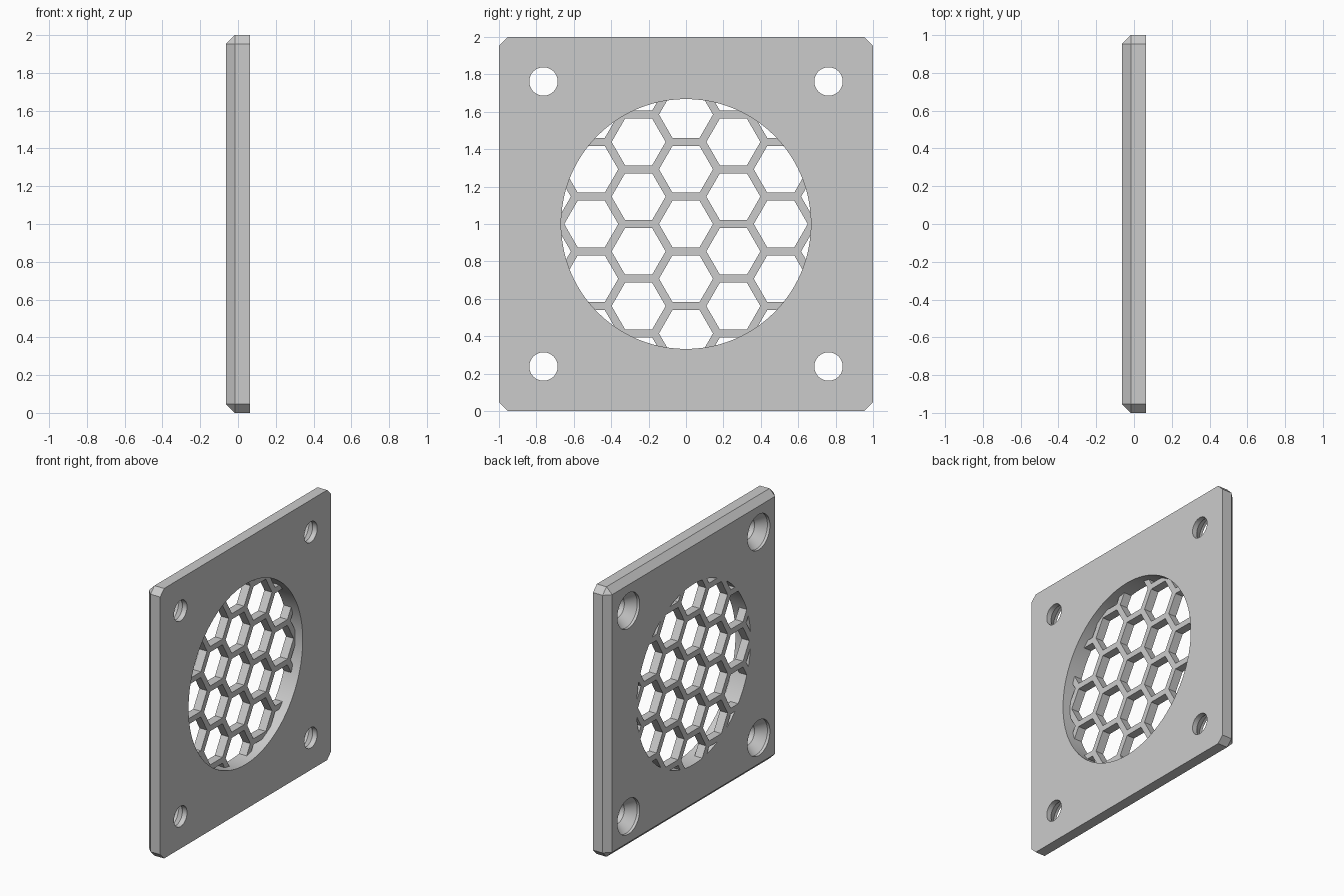
import bpy, bmesh, math
from mathutils import Matrix, Vector

if "Cube" in bpy.data.objects:
    bpy.data.objects.remove(bpy.data.objects["Cube"], do_unlink=True)

HALF = 0.0625        # half of the plate thickness
CHAMFER = 0.046
OPENING = 0.668      # radius of the round opening
PITCH = 0.2925       # spacing of the honeycomb cells
CELL = 0.25          # cell size across flats
MOUNT = 0.762        # mounting hole offset

grey = bpy.data.materials.new("plain grey")
grey.use_nodes = True
colour = (0.6, 0.6, 0.6, 1)
grey.diffuse_color = colour
grey.node_tree.nodes["Principled BSDF"].inputs["Base Color"].default_value = colour


def make_object(name, bm):
    bmesh.ops.recalc_face_normals(bm, faces=bm.faces)
    mesh = bpy.data.meshes.new(name)
    bm.to_mesh(mesh)
    bm.free()
    mesh.materials.append(grey)
    obj = bpy.data.objects.new(name, mesh)
    bpy.context.collection.objects.link(obj)
    return obj


def lathe(bm, profile, sides, y=0, z=1, turn=0):
    """Closed solid around an x-wise axis from (x, radius) pairs."""
    rings = []
    for x, r in profile:
        angles = [turn + math.tau * i / sides for i in range(sides)]
        rings.append([bm.verts.new((x, y + r * math.cos(a), z + r * math.sin(a))) for a in angles])
    for a, b in zip(rings, rings[1:]):
        for i in range(sides):
            j = (i + 1) % sides
            bm.faces.new((a[i], a[j], b[j], b[i]))
    bm.faces.new(rings[0])
    bm.faces.new(rings[-1])


def cut(obj, cutter):
    mod = obj.modifiers.new("cut", "BOOLEAN")
    mod.operation = "DIFFERENCE"
    mod.solver = "EXACT"
    mod.object = cutter
    bpy.context.view_layer.objects.active = obj
    bpy.ops.object.modifier_apply(modifier=mod.name)
    bpy.data.objects.remove(cutter, do_unlink=True)


def smooth(obj):
    bpy.ops.object.select_all(action="DESELECT")
    obj.select_set(True)
    bpy.context.view_layer.objects.active = obj
    bpy.ops.object.shade_smooth_by_angle(angle=math.radians(25))


# Square plate, chamfered at its corners and around the -x face
bm = bmesh.new()
bmesh.ops.create_cube(bm, size=2, matrix=Matrix.Translation((0, 0, 1)) @ Matrix.Diagonal((HALF, 1, 1, 1)))
edges = [e for e in bm.edges if any(v.co.x < 0 for v in e.verts)]
bmesh.ops.bevel(bm, geom=edges, offset=CHAMFER, segments=1, affect="EDGES")
plate = make_object("plate", bm)

# Round opening and four countersunk mounting holes
bm = bmesh.new()
lathe(bm, [(-0.2, OPENING), (0.2, OPENING)], 96)
sink = [(-0.2, 0.131), (-0.042, 0.131), (0.025, 0.076), (0.2, 0.076)]
for y in (-MOUNT, MOUNT):
    for z in (-MOUNT, MOUNT):
        lathe(bm, sink, 48, y, 1 + z)
cut(plate, make_object("hole_cutter", bm))
smooth(plate)

# Honeycomb grille, flush with the -x face and half the plate's thickness
bm = bmesh.new()
lathe(bm, [(-HALF, OPENING), (0, OPENING)], 96)
grille = make_object("honeycomb_grille", bm)

bm = bmesh.new()
radius = CELL / math.sqrt(3)
for col in range(-3, 4):
    for row in range(-3, 4):
        y = col * PITCH * math.sqrt(3) / 2
        z = (row + 0.5 * (col % 2)) * PITCH
        if Vector((y, z)).length < OPENING + radius:
            lathe(bm, [(-0.2, radius), (0.2, radius)], 6, y, 1 + z)
cut(grille, make_object("cell_cutter", bm))
smooth(grille)
